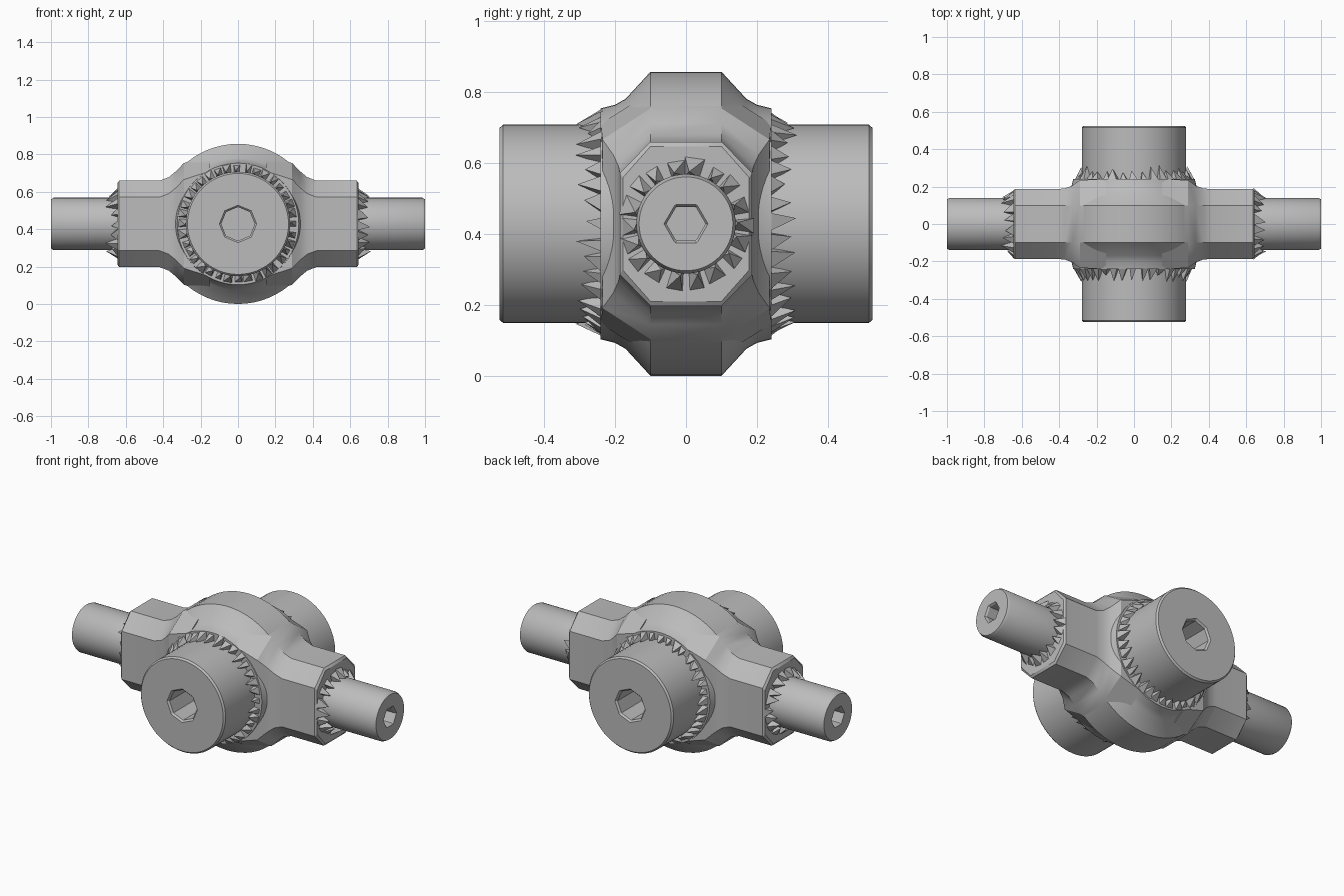
import bpy, bmesh, math, random
from mathutils import Vector

random.seed(4)
CENTRE = 0.428
SEGMENTS = 64

cube = bpy.data.objects.get("Cube")
if cube:
    bpy.data.objects.remove(cube, do_unlink=True)

metal = bpy.data.materials.new("grey metal")
metal.use_nodes = True
GREY = (0.5, 0.5, 0.5, 1)
metal.diffuse_color = GREY
metal.node_tree.nodes["Principled BSDF"].inputs["Base Color"].default_value = GREY


def place(axis, t, r, a):
    """Point at distance t along an axis, radius r and angle a around it."""
    u, w = r * math.cos(a), r * math.sin(a) + CENTRE
    return Vector((t, u, w)) if axis == "x" else Vector((u, t, w))


def finish(bm, name, smooth=True):
    bmesh.ops.recalc_face_normals(bm, faces=bm.faces)
    mesh = bpy.data.meshes.new(name)
    bm.to_mesh(mesh)
    bm.free()
    mesh.materials.append(metal)
    ob = bpy.data.objects.new(name, mesh)
    bpy.context.collection.objects.link(ob)
    if smooth:
        bpy.ops.object.select_all(action="DESELECT")
        ob.select_set(True)
        bpy.context.view_layer.objects.active = ob
        bpy.ops.object.shade_smooth_by_angle(angle=math.radians(30))
    return ob


def loft(name, rings):
    """Skin a list of point rings and cap both ends."""
    bm = bmesh.new()
    loops = [[bm.verts.new(p) for p in ring] for ring in rings]
    n = len(loops[0])
    for a, b in zip(loops, loops[1:]):
        for i in range(n):
            j = (i + 1) % n
            bm.faces.new((a[i], a[j], b[j], b[i]))
    bm.faces.new(loops[0])
    bm.faces.new(loops[-1])
    return finish(bm, name)


def turned(name, axis, profile):
    """Lathe (t, r, sides); sides > 0 gives a polygonal ring for the bores."""
    rings = []
    for t, r, sides in profile:
        ring = []
        for i in range(SEGMENTS):
            a = math.tau * i / SEGMENTS
            k = 1
            if sides:
                step = math.tau / sides
                k = math.cos(step / 2) / math.cos(a % step - step / 2)
            ring.append(place(axis, t, r * k, a))
        rings.append(ring)
    loft(name, rings)


def teeth(name, axis, side, base, tip, inner, outer, count):
    """Ragged ring of wedge teeth leaning from a collar face onto a pipe."""
    bm = bmesh.new()
    step = math.tau / count
    for i in range(count):
        a = step * (i + random.uniform(-0.15, 0.15))
        half = step * random.uniform(0.3, 0.5)
        reach = base + (tip - base) * random.uniform(0.55, 1.1)
        top = outer - random.uniform(0, 0.015)
        corners = [place(axis, side * base, inner, a - half),
                   place(axis, side * base, inner, a + half),
                   place(axis, side * base, top, a + half),
                   place(axis, side * base, top, a - half)]
        peak = bm.verts.new(place(axis, side * reach, inner + 0.012, a + half * 0.5))
        v = [bm.verts.new(c) for c in corners]
        bm.faces.new(v)
        for k in range(4):
            bm.faces.new((v[k], v[(k + 1) % 4], peak))
    finish(bm, name, smooth=False)


# Round hub with a wide bored port at front and back
half_hub = [(0.2, 0.09, 8), (0.515, 0.09, 8), (0.525, 0.1, 8), (0.525, 0.27, 0),
            (0.515, 0.279, 0), (0.24, 0.279, 0), (0.24, 0.325, 0), (0.2, 0.335, 0),
            (0.17, 0.352, 0), (0.1, 0.428, 0)]
turned("hub_and_ports", "y",
       [(-t, r, s) for t, r, s in half_hub] + half_hub[::-1])

# Chamfered arms flaring into the hub, as (x, half depth, half height)
sections = [(0.15, 0.24, 0.37), (0.29, 0.235, 0.325), (0.33, 0.205, 0.283),
            (0.37, 0.19, 0.25), (0.42, 0.186, 0.231), (0.635, 0.186, 0.231),
            (0.645, 0.178, 0.218)]
for side, label in ((1, "left"), (-1, "right")):
    rings = []
    for x, d, h in sections:
        flat, edge = 0.1, h - 0.088
        quarter = [(d, edge), (flat, h)]
        upper = quarter + [(-y, z) for y, z in quarter[::-1]]
        outline = upper + [(-y, -z) for y, z in upper]
        rings.append([(side * x, y, z + CENTRE) for y, z in outline])
    loft(label + "_arm", rings)

    # Narrow bored spigot
    spigot = [(0.6, 0.14, 0), (0.985, 0.14, 0), (1.0, 0.132, 0),
              (1.0, 0.062, 6), (0.99, 0.055, 6), (0.7, 0.055, 6)]
    turned(label + "_spigot", "x", [(side * t, r, s) for t, r, s in spigot])
    teeth(label + "_spigot_teeth", "x", side, 0.64, 0.705, 0.135, 0.195, 18)

for side, label in ((-1, "front"), (1, "back")):
    teeth(label + "_port_teeth", "y", side, 0.235, 0.305, 0.272, 0.328, 36)
